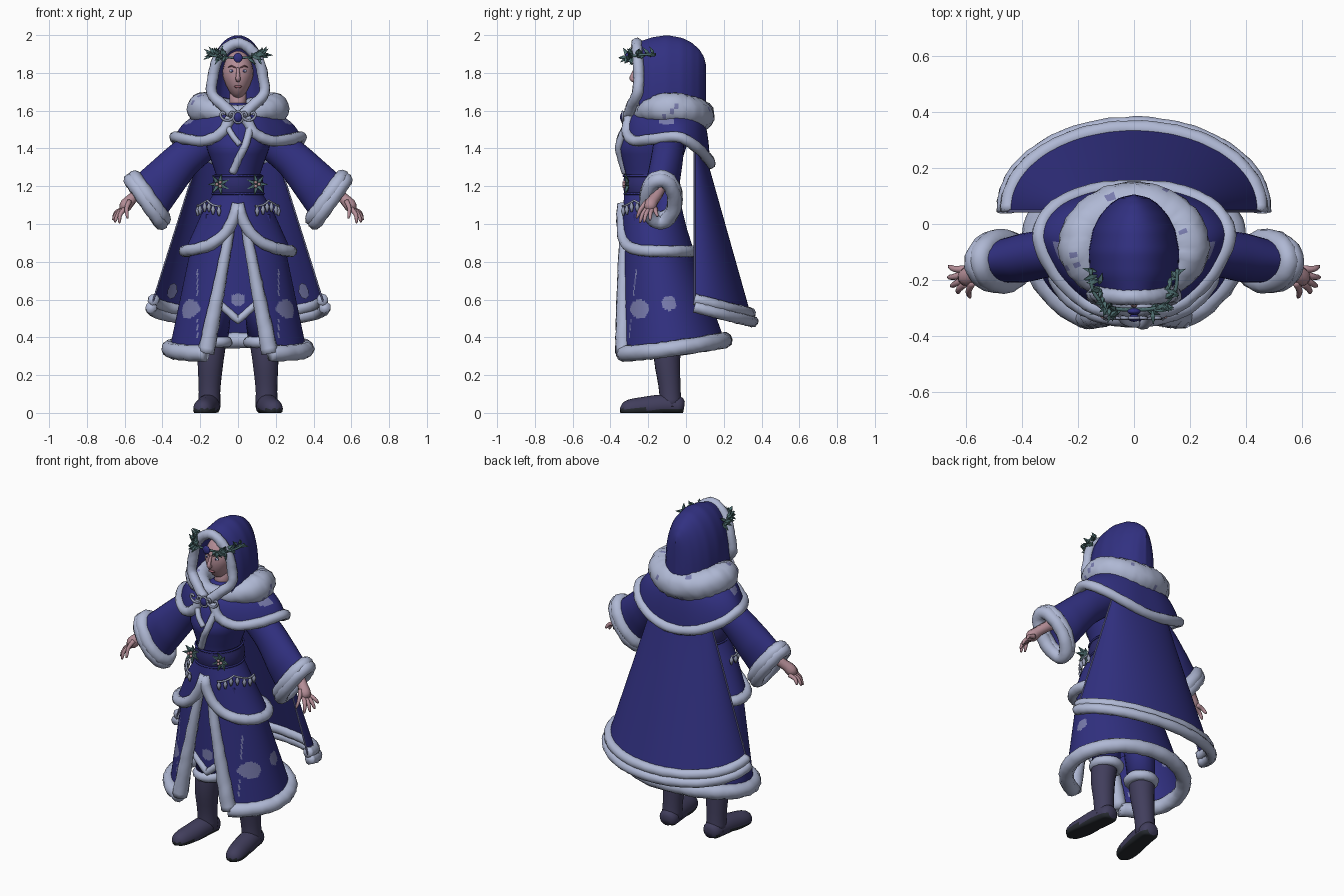
import bpy, bmesh, math, random
from math import sin, cos, pi, asin, exp
from mathutils import Vector as V

if "Cube" in bpy.data.objects:
    bpy.data.objects.remove(bpy.data.objects["Cube"])
random.seed(4)

def mat(name, r, g, b):
    m = bpy.data.materials.new(name)
    m.diffuse_color = (r, g, b, 1)
    m.use_nodes = True
    m.node_tree.nodes["Principled BSDF"].inputs["Base Color"].default_value = m.diffuse_color
    return m

BLUE = mat("royal blue cloth", .031, .03, .22)
FUR = mat("pale fur", .43, .48, .66)
PATCH = mat("embroidery", .19, .2, .42)
SASH = mat("dark sash", .026, .024, .15)
BOOT = mat("boot leather", .053, .048, .108)
SOLE = mat("dark sole", .02, .024, .03)
SKIN = mat("skin", .46, .27, .31)
LEAF = mat("evergreen", .075, .155, .16)
SILVER = mat("silver", .3, .33, .46)
LIP = mat("lips", .3, .12, .15)

def finish(name, bm, mats, smooth=True, rule=None):
    bmesh.ops.remove_doubles(bm, verts=bm.verts, dist=1e-5)
    bmesh.ops.recalc_face_normals(bm, faces=bm.faces)
    for f in bm.faces:
        f.smooth = smooth
        if rule:
            f.material_index = int(rule(f.calc_center_median()))
    me = bpy.data.meshes.new(name)
    bm.to_mesh(me)
    bm.free()
    for m in mats:
        me.materials.append(m)
    ob = bpy.data.objects.new(name, me)
    bpy.context.collection.objects.link(ob)
    return ob

def surf(name, f, nu, nv, *mats, rule=None):
    """Grid surface from f(u, v)."""
    bm = bmesh.new()
    g = [[bm.verts.new(f(i / nu, j / nv)) for i in range(nu + 1)] for j in range(nv + 1)]
    for j in range(nv):
        for i in range(nu):
            bm.faces.new((g[j][i], g[j][i + 1], g[j + 1][i + 1], g[j + 1][i]))
    return finish(name, bm, mats, rule=rule)

def curve(pts, n=6):
    """Catmull-Rom smoothing of a path."""
    p = [V(q) for q in pts]
    p = [2 * p[0] - p[1]] + p + [2 * p[-1] - p[-2]]
    out = []
    for a, b, c, d in zip(p, p[1:], p[2:], p[3:]):
        for k in range(n):
            t = k / n
            out.append(.5 * (2 * b + (c - a) * t + (2 * a - 5 * b + 4 * c - d) * t * t
                             + (3 * b - a - 3 * c + d) * t ** 3))
    return out + [p[-2]]

def tube(name, paths, *mats, sides=10, lump=0, closed=False, smooth=True, rule=None, floor=-9):
    """Swept tubes; paths is a list of (points, radius or list of radii)."""
    bm = bmesh.new()
    for pts, rad in paths:
        pts = [V(p) for p in pts]
        n = len(pts)
        if not isinstance(rad, (list, tuple)):
            rad = [rad] * n
        rings, nrm = [], None
        for i, p in enumerate(pts):
            a, b = (pts[i - 1], pts[(i + 1) % n]) if closed else (pts[max(i - 1, 0)], pts[min(i + 1, n - 1)])
            t = (b - a).normalized()
            nrm = t.orthogonal() if nrm is None else nrm - t * nrm.dot(t)
            nrm.normalize()
            bi = t.cross(nrm)
            r = rad[min(int(i * len(rad) / n), len(rad) - 1)]
            ring = []
            for k in range(sides):
                c = 2 * pi * k / sides
                q = p + (nrm * cos(c) + bi * sin(c)) * r * random.uniform(1 - lump, 1 + lump)
                q.z = max(q.z, floor)
                ring.append(bm.verts.new(q))
            rings.append(ring)
        for i in range(n if closed else n - 1):
            A, B = rings[i], rings[(i + 1) % n]
            for k in range(sides):
                bm.faces.new((A[k], A[(k + 1) % sides], B[(k + 1) % sides], B[k]))
        if not closed:
            bm.faces.new(rings[0])
            bm.faces.new(rings[-1])
    return finish(name, bm, mats, smooth, rule)

def ball(name, c, s, m, shape=None):
    bm = bmesh.new()
    bmesh.ops.create_uvsphere(bm, u_segments=20, v_segments=14, radius=1)
    for v in bm.verts:
        if shape:
            shape(v.co)
        v.co = V((c[0] + v.co.x * s[0], c[1] + v.co.y * s[1], c[2] + v.co.z * s[2]))
    return finish(name, bm, [m])

def tab(rows, z):
    """Interpolate rows (z, ...) sorted from high z to low z."""
    z = min(max(z, rows[-1][0]), rows[0][0])
    for a, b in zip(rows, rows[1:]):
        if z >= b[0]:
            t = (a[0] - z) / (a[0] - b[0])
            return [p + (q - p) * t for p, q in zip(a[1:], b[1:])]

def sec(rows, z, a, grow=0):
    """Point on an oval section; angle 0 faces the front."""
    rx, yf, yb = tab(rows, z)
    return V(((rx + grow) * sin(a), (yf + yb) / 2 - ((yb - yf) / 2 + grow) * cos(a), z))

def mirror(pts, s):
    return [V((p[0] * s, p[1], p[2])) for p in pts]

def both(half):
    """Half path mirrored through its last point."""
    return curve(mirror(half, -1) + mirror(half, 1)[::-1][1:])

# torso and sash
BODY = [(1.64, .05, -.2, -.09), (1.6, .1, -.25, 0), (1.52, .185, -.32, .03), (1.4, .165, -.355, 0),
        (1.25, .112, -.315, -.05), (1.1, .13, -.31, -.05)]
surf("torso", lambda u, v: sec(BODY, 1.64 - .54 * v, 2 * pi * u), 40, 20, BLUE)
surf("sash", lambda u, v: sec(BODY, 1.265 - .12 * v, 2 * pi * u, .008 + .012 * sin(pi * v)), 40, 8, SASH)
tube("sash_folds", [([sec(BODY, z, 2 * pi * i / 40, .014) for i in range(40)], .006) for z in (1.16, 1.255)],
     BLUE, sides=6, closed=True)
tube("lapel_trim", [(curve([(-.065, -.31, 1.53), (-.03, -.345, 1.47), (.01, -.355, 1.42)]), .016),
                    (curve([(.07, -.31, 1.53), (.04, -.355, 1.42), (.005, -.345, 1.35), (-.03, -.32, 1.27)]), .02)],
     FUR, lump=.06)

# long skirt, open in front
SKIRT = [(1.2, .11, -.31, -.05), (.85, .255, -.335, .035), (.3, .37, -.365, .235)]
def skirt(u, v):
    hem = .315 + .035 * (1 - cos(2 * pi * u))
    z = 1.12 + (hem - 1.12) * v
    a0 = asin(min(.04 + .13 * max(.98 - z, 0) / .67, .17) / tab(SKIRT, z)[0])
    return sec(SKIRT, z, a0 + u * 2 * (pi - a0))
def skirt_art(p):
    for y, z, r in ((-.245, .55, .05), (-.09, .58, .038)):
        if math.hypot(p.y - y, p.z - z) < r:
            return abs(p.x) > .15
    return abs(abs(p.x) - .215) < .004 and p.y < -.2 and (.4 < p.z < .5 or .62 < p.z < .76)
surf("long_skirt", skirt, 160, 80, BLUE, PATCH, rule=skirt_art)
tube("long_skirt_hem", [([skirt(i / 70, 1) for i in range(71)], .043)], FUR, lump=.07)
tube("long_skirt_front_trim", [([skirt(u, .15 + .85 * i / 24) for i in range(25)], [.024 + .0009 * i for i in range(25)])
                               for u in (0, 1)], FUR, lump=.06)
# centre panel with pointed end
def panel(u, v):
    x = .34 * (u - .5)
    return V((x, -.302 + x * x, 1.05 + (.49 + .9 * abs(x) - 1.05) * v))
surf("centre_panel", panel, 40, 60, BLUE, PATCH, rule=lambda p: math.hypot(p.x, p.z - .6) < .036)
tube("centre_panel_trim", [([panel(.2 + .6 * i / 20, 1) for i in range(21)], .02)], FUR, lump=.06)

# short overskirt
OVER = [(1.17, .125, -.325, -.045), (1.05, .195, -.338, -.02), (.85, .285, -.345, .045)]
def over(u, v):
    a = 2 * pi * u
    hem = .855 + .25 * exp(-min(a, 2 * pi - a) / .3)
    return sec(OVER, 1.17 + (hem - 1.17) * v, a)
surf("overskirt", over, 80, 20, BLUE)
tube("overskirt_hem", [([over(i / 90, 1) for i in range(91)], .031)], FUR, lump=.07)
# hanging bead swags
for s, side in ((1, "right"), (-1, "left")):
    line = [sec(OVER, 1.125 - .03 * abs(sin(a * 3)), a * s, .014 + .02 * a) for a in [.5 + .05 * i for i in range(26)]]
    drops = [([p, p - V((0, 0, .025)), p - V((0, 0, .052))], [.004, .013, .005]) for p in line[1::4]]
    tube(side + "_bead_swag", [(line, .006)] + drops, SILVER, sides=6)

# cape behind, with pale roundels on the lining
def cape(u, v):
    a = pi * (u - .5)
    z = 1.4 + (.585 - .075 * cos(a) - 1.4) * v
    k = 1.4 - z
    return V(((.195 + .315 * k) * sin(a), .045 + (.05 + .282 * k) * cos(a), z))
surf("cape", cape, 48, 24, BLUE)
tube("cape_hem", [([cape(i / 50, v) for i in range(51)], .03) for v in (.98, 1.03)], FUR, lump=.07)
tube("cape_edge_piping", [([cape(u, i / 20) for i in range(21)], .005) for u in (0, 1)], PATCH, sides=6)
for s, side in ((1, "right"), (-1, "left")):
    def roundel(u, v):
        q = cape(.5 + s * (.305 + .035 * v * cos(2 * pi * u)), .88 + .05 * v * sin(2 * pi * u))
        return V((q.x * .985, q.y - .005, q.z))
    surf(side + "_lining_roundel", roundel, 8, 2, PATCH)

# shoulder mantle
HEM = both([(.04, -.305, 1.56), (.09, -.31, 1.48), (.18, -.27, 1.44), (.28, -.17, 1.45), (.335, -.04, 1.46),
            (.28, .058, 1.405), (.15, .115, 1.345), (0, .127, 1.32)])
N = len(HEM) - 1
def mantle(u, v):
    h = HEM[round(u * N)]
    a = 2 * pi * u
    top = V((-.15 * sin(a), -.1 - .16 * cos(a), 1.59))
    mid = V((h.x * .85, -.08 + (h.y + .08) * .95, 1.58))
    return top * (1 - v) ** 2 + mid * 2 * v * (1 - v) + h * v * v
surf("mantle", mantle, N, 24, BLUE, PATCH,
     rule=lambda p: abs(p.x) > .2 and math.hypot((p.y + .1) * .8, (p.z - 1.545) * 1.8) < .035)
tube("mantle_hem", [(HEM, .029)], FUR, lump=.07)
# thick collar with a few grey flecks, thinner in front
ring = [2 * pi * i / 72 for i in range(72)]
tube("fur_collar", [([(.185 * sin(a), -.085 - .15 * cos(a), 1.61 + .006 * cos(a) - .03 * cos(a) ** 2) for a in ring],
                     [.086 - .042 * max(cos(a), 0) ** 1.5 for a in ring])],
     FUR, PATCH, sides=18, lump=.05, closed=True, rule=lambda p: random.random() < .03)

# hood
ARCH = [(.25, .13, 1.965), (.18, .158, 1.988), (.1, .163, 2), (.02, .148, 1.985), (-.03, .122, 1.96),
        (-.07, .088, 1.925), (-.095, .05, 1.885), (-.106, 0, 1.84)]
def hood(u, v):
    k = .25 - .356 * (1 - (1 - v) ** 1.6)
    w, top = tab(ARCH, k)
    t = pi * (u - .5)
    return V((w * sin(t), -k, 1.6 + (top - 1.6) * max(cos(t), 0) ** .7))
surf("hood", hood, 40, 30, BLUE)
tube("hood_trim", [(both([(.02, -.305, 1.575), (.075, -.288, 1.625), (.138, -.258, 1.69), (.132, -.25, 1.78),
                          (.108, -.255, 1.87), (.055, -.26, 1.935), (0, -.26, 1.957)]), .029)], FUR, lump=.07)

# head and face
def jaw(c):
    if c.z < 0:
        c.x *= 1 + .3 * c.z
ball("head", (0, -.175, 1.79), (.083, .096, .127), SKIN, jaw)
tube("neck", [([(0, -.15, 1.57), (0, -.16, 1.72)], .045)], SKIN)
tube("nose", [(curve([(0, -.268, 1.825), (0, -.279, 1.795), (0, -.287, 1.77), (0, -.266, 1.758)], 3),
               [.008, .008, .009, .01, .011, .012, .013, .013, .012, .008])], SKIN, sides=8)
ball("lips", (0, -.26, 1.727), (.022, .009, .007), LIP)
for s, side in ((1, "right"), (-1, "left")):
    ball(side + "_eye", (.031 * s, -.257, 1.81), (.015, .008, .008), FUR)
    ball(side + "_iris", (.031 * s, -.263, 1.81), (.005, .004, .005), SASH)
    tube(side + "_eyebrow", [([(.012 * s, -.269, 1.828), (.035 * s, -.261, 1.837), (.052 * s, -.246, 1.83)],
                              [.003, .004, .002])], LIP, sides=6)

def leaf(base, d, length, w):
    base, d = V(base), V(d).normalized()
    return ([base, base + d * length * .4, base + d * length], [w * .3, w, .0008])

# leafy circlet
band = both([(.155, -.16, 1.9), (.145, -.24, 1.895), (.09, -.295, 1.885), (0, -.305, 1.88)])
tube("circlet_band", [(band, .007)], LEAF, sides=6)
for s, side in ((1, "right"), (-1, "left")):
    leaves = []
    for i in range(24):
        t = i / 23
        b = V((.05 + .085 * t ** .7, -.31 + .14 * t * t, 1.885 + .012 * t))
        d = V((random.uniform(-.1, 1), random.uniform(-.6, .5), random.uniform(-.6, 1)))
        leaves.append(leaf(b, d, random.uniform(.045, .06), .012))
    tube(side + "_circlet_leaves", [(mirror(p, s), r) for p, r in leaves], LEAF, sides=4, smooth=False)
    # holly on the sash
    holly = [leaf((.1, -.305, 1.21), (cos(a), -.3, sin(a)), .062, .013) for a in [2 * pi * i / 7 for i in range(7)]]
    tube(side + "_holly", [(mirror(p, s), r) for p, r in holly], LEAF, sides=4, smooth=False)
    for i in range(3):
        ball(f"{side}_berry_{i}", (s * (.1 + .012 * cos(i * 2.1)), -.328, 1.21 + .012 * sin(i * 2.1)), (.009,) * 3, SKIN)
ball("circlet_gem", (0, -.312, 1.88), (.024, .012, .026), BLUE)

# brooch with scrolls
ball("brooch_gem", (0, -.335, 1.565), (.022, .014, .026), BLUE)
scroll = [(.02 + .07 * t + .022 * cos(9 * t), -.335, 1.57 + .022 * sin(9 * t)) for t in [i / 24 for i in range(25)]]
rim = [(.026 * cos(a), -.335, 1.565 + .03 * sin(a)) for a in [2 * pi * i / 20 for i in range(21)]]
tube("brooch", [(mirror(scroll, s), .007) for s in (1, -1)] + [(rim, .006)], SILVER, sides=6)

# sleeves, cuffs, hands, legs
ARM = [((.16, -.09, 1.45), .095, .08), ((.28, -.1, 1.35), .1, .085), ((.39, -.12, 1.23), .12, .088),
       ((.487, -.135, 1.12), .138, .074)]
TIPS = [(.585, -.262, 1.03), (.628, -.245, 1.005), (.652, -.222, 1.01), (.663, -.19, 1.02), (.66, -.15, 1.04)]
for s, side in ((1, "right"), (-1, "left")):
    centres = curve([c for c, a, b in ARM])
    def sleeve(u, v):
        i = round(v * 18)
        k, f = min(i // 6, 2), i / 6 - min(i // 6, 2)
        a, b = (ARM[k][j] * (1 - f) + ARM[k + 1][j] * f for j in (1, 2))
        q = centres[i] + V((.58, 0, .81)) * a * cos(2 * pi * u) + V((0, 1, 0)) * b * sin(2 * pi * u)
        return V((q.x * s, q.y, q.z))
    surf(side + "_sleeve", sleeve, 28, 18, BLUE)
    tube(side + "_cuff", [([sleeve(i / 32, v) for i in range(32)], .039) for v in (17 / 18, 1)], FUR, lump=.07, closed=True)
    arm = curve([(.42, -.12, 1.24), (.53, -.15, 1.16), (.58, -.18, 1.115), (.612, -.198, 1.075)], 3)
    hand = [(mirror(arm, s), [.034, .033, .032, .03, .029, .03, .033, .035, .032, .02])]
    for i, t in enumerate(TIPS):
        root = V((.575, -.205, 1.12)) if i == 0 else V((.6, -.225 + .016 * i, 1.08))
        mid = (root + V(t)) / 2 + V((.01, -.005, .006))
        hand.append((mirror(curve([root, mid, t], 3), s), [.014, .013, .012, .011, .01, .009, .005]))
    tube(side + "_hand", hand, SKIN, sides=8)
    tube(side + "_trouser", [(mirror([(.1, -.12, .95), (.12, -.1, .6), (.13, -.09, .39)], s), [.1, .09, .078])], BLUE, sides=16)
    cuff = [(.128 + .07 * cos(a), -.09 + .07 * sin(a), .375) for a in [2 * pi * i / 24 for i in range(24)]]
    tube(side + "_trouser_cuff", [(mirror(cuff, s), .03)], FUR, lump=.07, closed=True)
    shaft = curve([(.135, -.095, .4), (.145, -.1, .28), (.15, -.088, .15), (.152, -.08, .03)], 3)
    foot = curve([(.147, -.012, .03), (.15, -.05, .035), (.16, -.13, .037), (.172, -.22, .026), (.186, -.3, .018),
                  (.192, -.348, .012)], 3)
    tube(side + "_boot", [(mirror(shaft, s), [.074, .074, .072, .069, .066, .062, .059, .057, .058, .06]),
                          (mirror(foot, s), [.032, .046, .054, .057, .058, .059, .06, .06, .06, .059, .058,
                                             .056, .052, .046, .036, .014])],
         BOOT, SOLE, sides=18, floor=0, rule=lambda p: p.z < .02)
